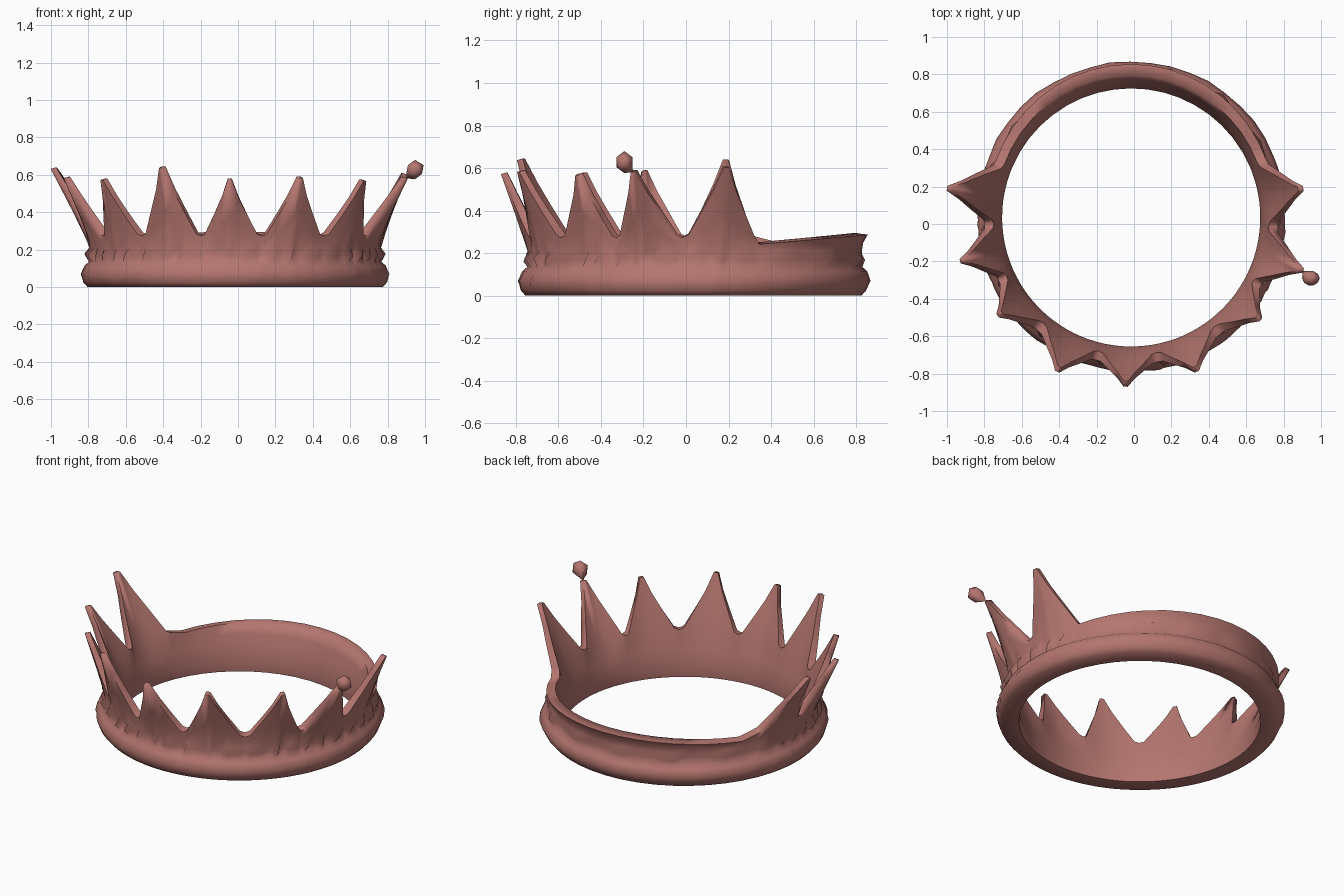
import bpy, bmesh, math, random
from mathutils import Vector

random.seed(4)
cube = bpy.data.objects.get("Cube")
if cube:
    bpy.data.objects.remove(cube)

mat = bpy.data.materials.new("dusty_rose")
mat.use_nodes = True
COLOR = (0.46, 0.18, 0.16, 1)
mat.diffuse_color = COLOR
mat.node_tree.nodes["Principled BSDF"].inputs["Base Color"].default_value = COLOR

CX, CY = -0.015, 0.035
VALLEY = 0.28
# spike tips, from the right side round the front to the left side
TIPS = [(-1.0, 0.19, 0.64), (-0.93, -0.20, 0.59), (-0.73, -0.49, 0.58),
        (-0.41, -0.79, 0.645), (-0.045, -0.87, 0.58), (0.335, -0.79, 0.59),
        (0.68, -0.51, 0.575), (0.905, -0.25, 0.59), (0.905, 0.19, 0.61)]


def polar(tip):
    x, y, z = tip
    return math.atan2(y - CY, x - CX) % math.tau, math.hypot(x - CX, y - CY), z


spikes = [polar(t) for t in TIPS]
spikes[-1] = (spikes[-1][0] + math.tau,) + spikes[-1][1:]


def half_width(i, side):
    """Angle from a spike's middle to the valley on one side."""
    j = i + side
    if 0 <= j < len(spikes):
        return abs(spikes[j][0] - spikes[i][0]) / 2
    return 0.24


# each column: angle, rim height, inner and outer rim radius
columns = []
for i, (angle, radius, top) in enumerate(spikes):
    for t in (-1, -0.85, -0.5, -0.25, -0.06, 0.06, 0.25, 0.5, 0.85):
        d = abs(t)
        rise = 1 if d < 0.1 else max(0, 1 - d / 0.9) ** 1.15
        a = angle + t * half_width(i, 1 if t > 0 else -1)
        z = VALLEY + (top - VALLEY) * rise
        inner = 0.735 + (radius - 0.03 - 0.735) * rise
        thick = 0.03 if d < 0.1 else 0.025 + 0.025 * d
        columns.append((a, z, inner, inner + thick))

# plain low rim at the back
start = spikes[-1][0] + half_width(len(spikes) - 1, 1)
end = spikes[0][0] + math.tau - half_width(0, -1)
BACK = 18
for k in range(BACK):
    t = k / BACK
    swell = math.sin(math.pi * t)
    columns.append((start + (end - start) * t, 0.25 + 0.045 * swell,
                    0.735 + 0.025 * swell, 0.785 + 0.035 * swell))


def section(k, col):
    """Closed cross-section of the circlet as (radius, height) points."""
    a, z, inner, outer = col
    # the back is slightly fuller than the front
    full = 0.012 * max(0, math.sin(a))
    bump = (0.805 if k % 3 == 1 else 0.775) + random.uniform(-0.01, 0.01) + full
    edge = 0.824 + random.uniform(-0.005, 0.005) + full
    mid = 0.78 + (outer - 0.78) * 0.45
    return [(0.695, 0.0), (0.79, 0.0), (0.812, 0.025), (edge, 0.07),
            (0.805 + full, 0.115), (0.782 + full, 0.135),
            (bump, 0.17 + random.uniform(-0.01, 0.01)), (0.78 + full, 0.21),
            (mid, 0.21 + (z - 0.21) * 0.45), (outer, z - 0.008), (inner, z),
            (0.715 + (inner - 0.715) * 0.45, 0.16 + (z - 0.16) * 0.5),
            (0.712, 0.16), (0.69, 0.06)]


def finish(bm, name, sharp):
    bmesh.ops.recalc_face_normals(bm, faces=bm.faces[:])
    mesh = bpy.data.meshes.new(name)
    bm.to_mesh(mesh)
    bm.free()
    mesh.materials.append(mat)
    obj = bpy.data.objects.new(name, mesh)
    bpy.context.collection.objects.link(obj)
    bpy.ops.object.select_all(action='DESELECT')
    obj.select_set(True)
    bpy.context.view_layer.objects.active = obj
    bpy.ops.object.shade_smooth_by_angle(angle=math.radians(sharp))


# circlet with spikes: sections bridged all the way round
bm = bmesh.new()
rings = []
for k, col in enumerate(columns):
    c, s = math.cos(col[0]), math.sin(col[0])
    rings.append([bm.verts.new((CX + r * c, CY + r * s, z)) for r, z in section(k, col)])
for k, ring in enumerate(rings):
    nxt = rings[(k + 1) % len(rings)]
    for j in range(len(ring)):
        m = (j + 1) % len(ring)
        bm.faces.new((ring[j], ring[m], nxt[m], nxt[j]))
finish(bm, "spiked_circlet", 80)

# small jewel tapering down to the tip of the left spike
bm = bmesh.new()
bmesh.ops.create_icosphere(bm, subdivisions=1, radius=0.052)
center = Vector((0.946, -0.29, 0.628))
for v in bm.verts:
    v.co.y *= 0.85
    v.co += center
tip = Vector((0.9, -0.25, 0.582))
min(bm.verts, key=lambda v: (v.co - tip).length).co = tip
finish(bm, "jewel", 60)
